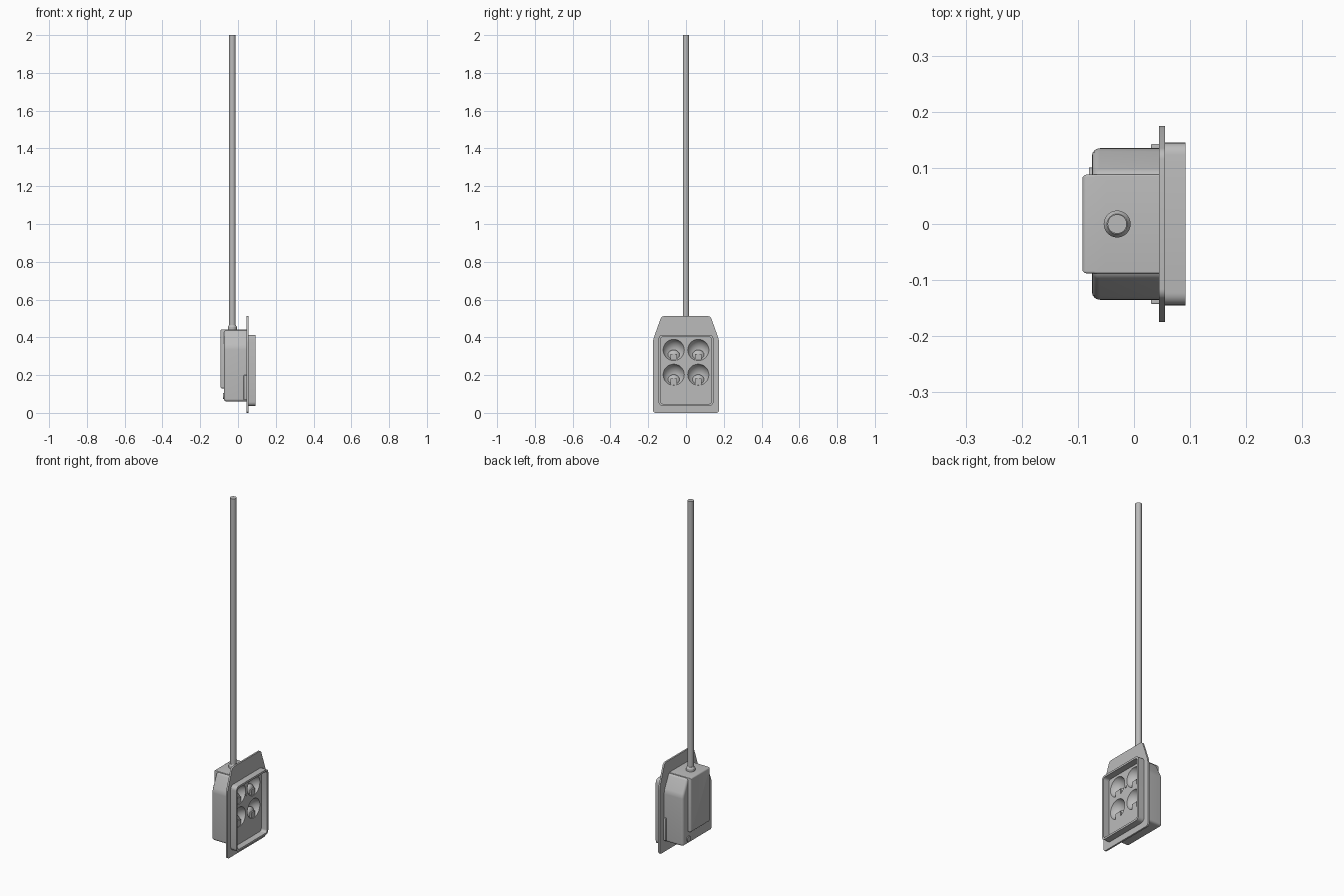
import bpy, bmesh, math
from mathutils import Matrix, Vector

cube = bpy.data.objects.get("Cube")
if cube:
    bpy.data.objects.remove(cube)

grey = bpy.data.materials.new("light_grey")
grey.use_nodes = True
grey.diffuse_color = (0.5, 0.5, 0.5, 1)
grey.node_tree.nodes["Principled BSDF"].inputs["Base Color"].default_value = (0.5, 0.5, 0.5, 1)


def finish(bm, name):
    bmesh.ops.recalc_face_normals(bm, faces=bm.faces)
    mesh = bpy.data.meshes.new(name)
    bm.to_mesh(mesh)
    bm.free()
    mesh.materials.append(grey)
    ob = bpy.data.objects.new(name, mesh)
    bpy.context.collection.objects.link(ob)
    return ob


def prism(name, outline, x0, x1, corner=0.0, back=0.0):
    """Extrude a (y, z) outline along x, rounding its corners and its back edge."""
    bm = bmesh.new()
    face = bm.faces.new([bm.verts.new((x0, y, z)) for y, z in outline])
    ext = bmesh.ops.extrude_face_region(bm, geom=[face])["geom"]
    bmesh.ops.translate(bm, vec=(x1 - x0, 0, 0),
                        verts=[g for g in ext if isinstance(g, bmesh.types.BMVert)])
    if corner:
        edges = [e for e in bm.edges if abs(e.verts[0].co.x - e.verts[1].co.x) > 1e-5]
        bmesh.ops.bevel(bm, geom=edges, offset=corner, segments=5, profile=0.5, affect='EDGES')
    if back:
        edges = [e for e in bm.edges if all(abs(v.co.x - x0) < 1e-5 for v in e.verts)]
        bmesh.ops.bevel(bm, geom=edges, offset=back, segments=4, profile=0.5, affect='EDGES')
    return finish(bm, name)


def rect(w, z0, z1, y=0.0):
    return [(y - w, z0), (y + w, z0), (y + w, z1), (y - w, z1)]


def shoulders(w, z0, z_shoulder, top_w, z1):
    return [(-w, z0), (w, z0), (w, z_shoulder), (top_w, z1), (-top_w, z1), (-w, z_shoulder)]


def cylinder(name, r0, r1, length, centre, axis="Z"):
    bm = bmesh.new()
    turn = Matrix.Rotation(math.pi / 2, 4, 'Y') if axis == "X" else Matrix()
    bmesh.ops.create_cone(bm, cap_ends=True, segments=32, radius1=r0, radius2=r1,
                          depth=length, matrix=Matrix.Translation(centre) @ turn)
    return finish(bm, name)


def balls(name, centres, radii):
    bm = bmesh.new()
    for c in centres:
        bmesh.ops.create_uvsphere(bm, u_segments=40, v_segments=24, radius=1,
                                  matrix=Matrix.Translation(c) @ Matrix.Diagonal((*radii, 1)))
    return finish(bm, name)


def cut(target, cutter):
    mod = target.modifiers.new("cut", 'BOOLEAN')
    mod.operation = 'DIFFERENCE'
    mod.solver = 'EXACT'
    mod.object = cutter
    bpy.context.view_layer.objects.active = target
    bpy.ops.object.modifier_apply(modifier=mod.name)


# Housing and raised back panel
housing = prism("housing", shoulders(0.135, 0.06, 0.35, 0.092, 0.44), -0.075, 0.05, 0.014, 0.014)
back_panel = prism("back_panel", rect(0.088, 0.13, 0.442), -0.092, -0.05, 0.004, 0.008)
top_block = prism("top_block", rect(0.088, 0.40, 0.442), -0.07, 0.047, 0.003)

# Mounting plate
plate = prism("mounting_plate", shoulders(0.175, 0, 0.385, 0.13, 0.512), 0.045, 0.055, 0.014)

# Hollow rim around the lamps
rim = prism("lamp_rim", rect(0.145, 0.036, 0.413), 0.054, 0.092, 0.022)
opening = prism("opening_cutter", rect(0.134, 0.047, 0.402), 0.04, 0.11, 0.014)
cut(rim, opening)

# Four dished lamp recesses
lamps = [(y, z) for y in (-0.065, 0.065) for z in (0.202, 0.333)]
bowls = balls("bowl_cutter", [(0.0742, y, z) for y, z in lamps], (0.0592,) * 3)
cut(housing, bowls)
cut(plate, bowls)
for helper in (opening, bowls):
    bpy.data.objects.remove(helper)

# Bulb holder in each recess
for i, (y, z) in enumerate(lamps, 1):
    balls(f"bulb_holder_{i}", [(0.026, y, z - 0.032)], (0.02, 0.033, 0.033))
    prism(f"bulb_{i}", rect(0.018, z - 0.054, z - 0.02, y), 0.02, 0.052, 0.003)

# Small screw between the lamps
cylinder("centre_screw", 0.007, 0.007, 0.006, (0.055, 0, 0.305), "X")

# Side latches
for side, label in ((1, "back"), (-1, "front")):
    prism(f"latch_{label}", rect(0.008, 0.07, 0.2, side * 0.135), 0.03, 0.047, 0.003, 0.003)

# Small knob low on the back
cylinder("back_knob", 0.016, 0.016, 0.01, (-0.075, 0.085, 0.09), "X")

# Collar and hanging rod
cylinder("rod_collar", 0.024, 0.024, 0.015, (-0.03, 0, 0.448))
cylinder("collar_taper", 0.024, 0.018, 0.01, (-0.03, 0, 0.4605))
cylinder("rod", 0.017, 0.017, 1.56, (-0.03, 0, 1.22))

# Smooth curved faces, keep hard edges
bpy.ops.object.select_all(action='DESELECT')
for ob in bpy.context.collection.objects:
    if ob.type == 'MESH':
        ob.select_set(True)
        bpy.context.view_layer.objects.active = ob
bpy.ops.object.shade_smooth_by_angle(angle=math.radians(30))
